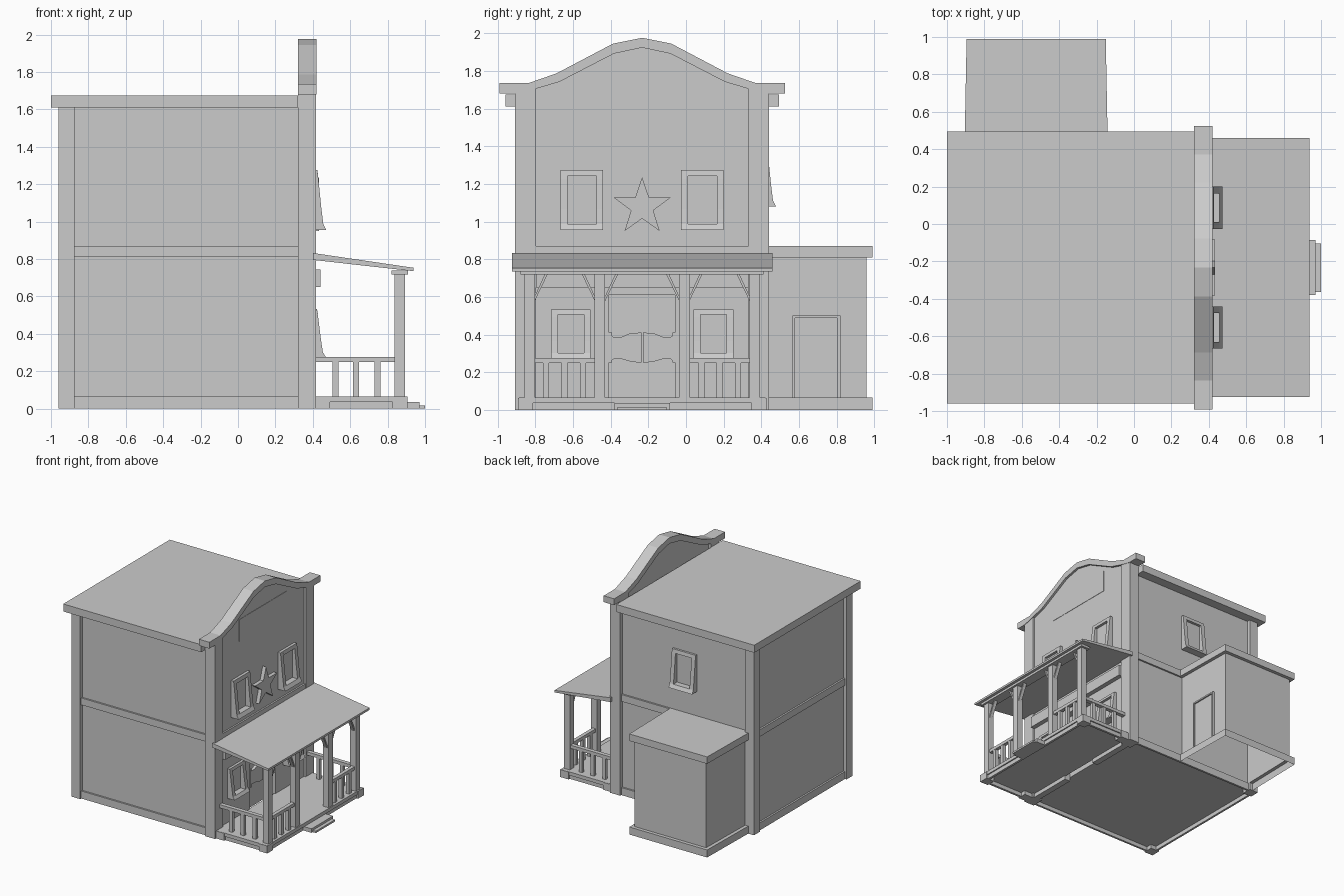
import bpy, bmesh, math
from mathutils import Matrix

if "Cube" in bpy.data.objects:
    bpy.data.objects.remove(bpy.data.objects["Cube"])

C = -0.233                      # mirror plane of the facade and porch (y)


def prism(bm, pts, axis, a, b):
    """Extrude a 2D outline along axis: 'x' takes (y, z), 'y' takes (x, z)."""
    def p(q, t):
        return (t, q[0], q[1]) if axis == 'x' else (q[0], t, q[1])
    va = [bm.verts.new(p(q, a)) for q in pts]
    vb = [bm.verts.new(p(q, b)) for q in pts]
    bm.faces.new(va)
    bm.faces.new(vb)
    n = len(pts)
    for i in range(n):
        j = (i + 1) % n
        bm.faces.new((va[i], va[j], vb[j], vb[i]))


def box(bm, x0, x1, y0, y1, z0, z1):
    prism(bm, [(y0, z0), (y1, z0), (y1, z1), (y0, z1)], 'x', x0, x1)


def finish(name, bm, matrix=None):
    bmesh.ops.recalc_face_normals(bm, faces=bm.faces[:])
    if matrix:
        bm.transform(matrix)
    me = bpy.data.meshes.new(name)
    bm.to_mesh(me)
    bm.free()
    ob = bpy.data.objects.new(name, me)
    bpy.context.collection.objects.link(ob)
    return ob


def boxes(name, *dims):
    bm = bmesh.new()
    for d in dims:
        box(bm, *d)
    return finish(name, bm)


def shape(name, pts, axis, a, b):
    bm = bmesh.new()
    prism(bm, pts, axis, a, b)
    return finish(name, bm)


def mirrored(half):
    """Mirror (offset, z) points, listed from the edge to the middle, about C."""
    return [(C - o, z) for o, z in half] + [(C + o, z) for o, z in half[::-1] if o > 0]


# Main building, floor slightly raised above the corner posts' feet
boxes("main_walls", (-0.93, 0.346, -0.878, 0.412, 0.035, 1.62))
boxes("main_roof", (-1.0, 0.32, -0.96, 0.495, 1.61, 1.675))
boxes("corner_posts", *[(-0.96, -0.875, min(y, y2), max(y, y2), 0, 1.61)
                        for y, y2 in ((-0.908, -0.823), (0.442, 0.357))])
for name, z0, z1 in (("base_trim", 0, 0.065), ("middle_trim", 0.81, 0.87)):
    boxes(name, (-0.945, 0.33, -0.893, -0.875, z0, z1), (-0.945, 0.33, 0.409, 0.427, z0, z1),
          (-0.945, -0.927, -0.875, 0.409, z0, z1))

# False front with doorway notch, and curved cap
top_low = [(0.758, 1.68), (0.67, 1.68), (0.565, 1.705), (0.44, 1.742), (0.15, 1.892), (0, 1.924)]
top_high = [(0.758, 1.735), (0.605, 1.735), (0.455, 1.787), (0.155, 1.945), (0, 1.976)]
low = mirrored(top_low)
door = [(C + 0.175, 0), (C + 0.175, 0.61), (C - 0.175, 0.61), (C - 0.175, 0)]
shape("facade", [(C - 0.665, 0), (C - 0.665, 1.69)] + low[2:-2]
      + [(C + 0.665, 1.69), (C + 0.665, 0)] + door, 'x', 0.345, 0.40)
shape("facade_cap", mirrored(top_high) + low[::-1], 'x', 0.32, 0.42)
for s, side in ((-1, "left"), (1, "right")):
    shape("facade_post_" + side, [(C + s * 0.675, 0), (C + s * 0.565, 0),
          (C + s * 0.565, 1.71), (C + s * 0.675, 1.69)], 'x', 0.32, 0.416)
boxes("facade_band", (0.38, 0.414, C - 0.565, C + 0.565, 0.80, 0.87))
boxes("sign_board", (0.38, 0.403, C - 0.322, C + 0.322, 1.57, 1.76))
boxes("facade_beam", (0.38, 0.44, C - 0.565, C + 0.565, 0.65, 0.745))

# Star ornament
star = []
for i in range(10):
    r = 0.158 if i % 2 == 0 else 0.062
    t = math.pi / 2 + i * math.pi / 5
    star.append((C + r * math.cos(t), 1.078 + r * math.sin(t)))
shape("star_ornament", star, 'x', 0.38, 0.432)

# Swinging doors
for s, side in ((-1, "left"), (1, "right")):
    leaf = [(0.172, 0.40), (0.15, 0.385), (0.115, 0.385), (0.06, 0.408), (0.004, 0.41),
            (0.004, 0.252), (0.05, 0.253), (0.11, 0.27), (0.15, 0.27), (0.172, 0.255)]
    shape("swing_door_" + side, [(C + s * o, z) for o, z in leaf], 'x', 0.375, 0.40)
    boxes("door_hinge_post_" + side,
          (0.37, 0.406, *sorted((C + s * 0.178, C + s * 0.16)), 0.25, 0.41))


def window(name, matrix, w, h):
    """Frame that flares outward to the sill; local x is out, y across, z up."""
    bm = bmesh.new()
    t = 0.036
    prof = [(-0.02, 0), (0.076, 0), (0.06, 0.10 * h), (0.05, 0.35 * h),
            (0.034, 0.85 * h), (0.028, h), (-0.02, h)]
    for s in (-1, 1):
        prism(bm, prof, 'y', s * w / 2, s * (w / 2 - t))
    inner = w / 2 - t
    prism(bm, [(-0.02, 0), (0.076, 0), (0.06, 0.1 * h), (-0.02, 0.1 * h)], 'y', -inner, inner)
    prism(bm, [(-0.02, 0.9 * h), (0.033, 0.9 * h), (0.028, h), (-0.02, h)], 'y', -inner, inner)
    box(bm, -0.02, 0.01, -inner, inner, 0.05 * h, 0.95 * h)
    finish(name, bm, matrix)


for s, side in ((-1, "left"), (1, "right")):
    window("upper_window_" + side, Matrix.Translation((0.396, C + s * 0.32, 0.955)), 0.226, 0.32)
    window("lower_window_" + side, Matrix.Translation((0.394, C + s * 0.379, 0.275)), 0.21, 0.257)
window("side_window", Matrix.Translation((-0.28, 0.402, 1.08)) @ Matrix.Rotation(math.pi / 2, 4, 'Z'),
       0.226, 0.32)

# Side annex, lofted from rectangles, open underneath
bm = bmesh.new()
rings = []
for d, z in ((0, 0), (0, 0.065), (0.03, 0.065), (0.03, 0.81), (0, 0.81), (0, 0.87)):
    rings.append([bm.verts.new(v) for v in ((-0.906 + d, 0.412, z), (-0.14 - d, 0.412, z),
                                            (-0.151 - d, 0.99 - d, z), (-0.895 + d, 0.99 - d, z))])
for a, b in zip(rings, rings[1:]):
    for i in range(4):
        bm.faces.new((a[i], a[(i + 1) % 4], b[(i + 1) % 4], b[i]))
bm.faces.new(rings[-1])
finish("annex", bm)
boxes("annex_door", (-0.19, -0.17, 0.58, 0.805, 0.066, 0.488))
boxes("annex_door_frame", (-0.19, -0.158, 0.565, 0.58, 0.066, 0.50),
      (-0.19, -0.158, 0.803, 0.82, 0.066, 0.50), (-0.19, -0.158, 0.58, 0.803, 0.487, 0.50))

# Porch floor on skirts and corner blocks, steps and roof
boxes("porch_floor", (0.39, 0.90, C - 0.655, C + 0.655, 0.035, 0.065))
boxes("porch_skirts", (0.87, 0.89, C - 0.645, C + 0.645, 0, 0.05),
      *[(0.41, 0.89, *sorted((C + s * 0.645, C + s * 0.625)), 0, 0.05) for s in (-1, 1)])
boxes("porch_corner_blocks", *[(x, x + 0.08, *sorted((C + s * 0.66, C + s * 0.58)), 0, 0.064)
                               for x in (0.413, 0.825) for s in (-1, 1)])
boxes("porch_steps", (0.88, 0.97, C - 0.147, C + 0.147, 0, 0.035),
      (0.96, 1.0, C - 0.13, C + 0.13, 0, 0.016))
shape("porch_roof", [(0.40, 0.832), (0.938, 0.753), (0.938, 0.735), (0.40, 0.795)], 'y',
      C - 0.692, C + 0.692)
boxes("porch_beam", (0.82, 0.91, C - 0.645, C + 0.645, 0.718, 0.738))

# Porch posts, braces and railings
for s, side in ((-1, "left"), (1, "right")):
    for o, name in ((0.597, "outer"), (0.225, "inner")):
        boxes(f"{name}_post_{side}",
              (0.838, 0.893, C + s * o - 0.028, C + s * o + 0.028, 0.06, 0.722))
    # diagonal braces leaning away from each post
    for k, o, d in (("outer", 0.572, -1), ("inner", 0.25, 1)):
        pts = [(o, 0.575), (o, 0.60), (o + d * 0.055, 0.72), (o + d * 0.07, 0.72)]
        shape(f"{k}_brace_{side}", [(C + s * p, z) for p, z in pts], 'x', 0.85, 0.88)
    pts = [(0.198, 0.575), (0.198, 0.60), (0.143, 0.72), (0.128, 0.72)]
    shape("entry_brace_" + side, [(C + s * p, z) for p, z in pts], 'x', 0.85, 0.88)
    rails = [(0.85, 0.882, *sorted((C + s * 0.25, C + s * 0.575)), 0.248, 0.276),
             (0.40, 0.845, C + s * 0.597 - 0.018, C + s * 0.597 + 0.018, 0.248, 0.276)]
    balusters = [(0.85, 0.88, C + s * o - 0.016, C + s * o + 0.016, 0.06, 0.25)
                 for o in (0.51, 0.412, 0.315)]
    balusters += [(x - 0.016, x + 0.016, C + s * 0.597 - 0.014, C + s * 0.597 + 0.014, 0.06, 0.25)
                  for x in (0.52, 0.632, 0.745)]
    boxes("railing_" + side, *rails, *balusters)
